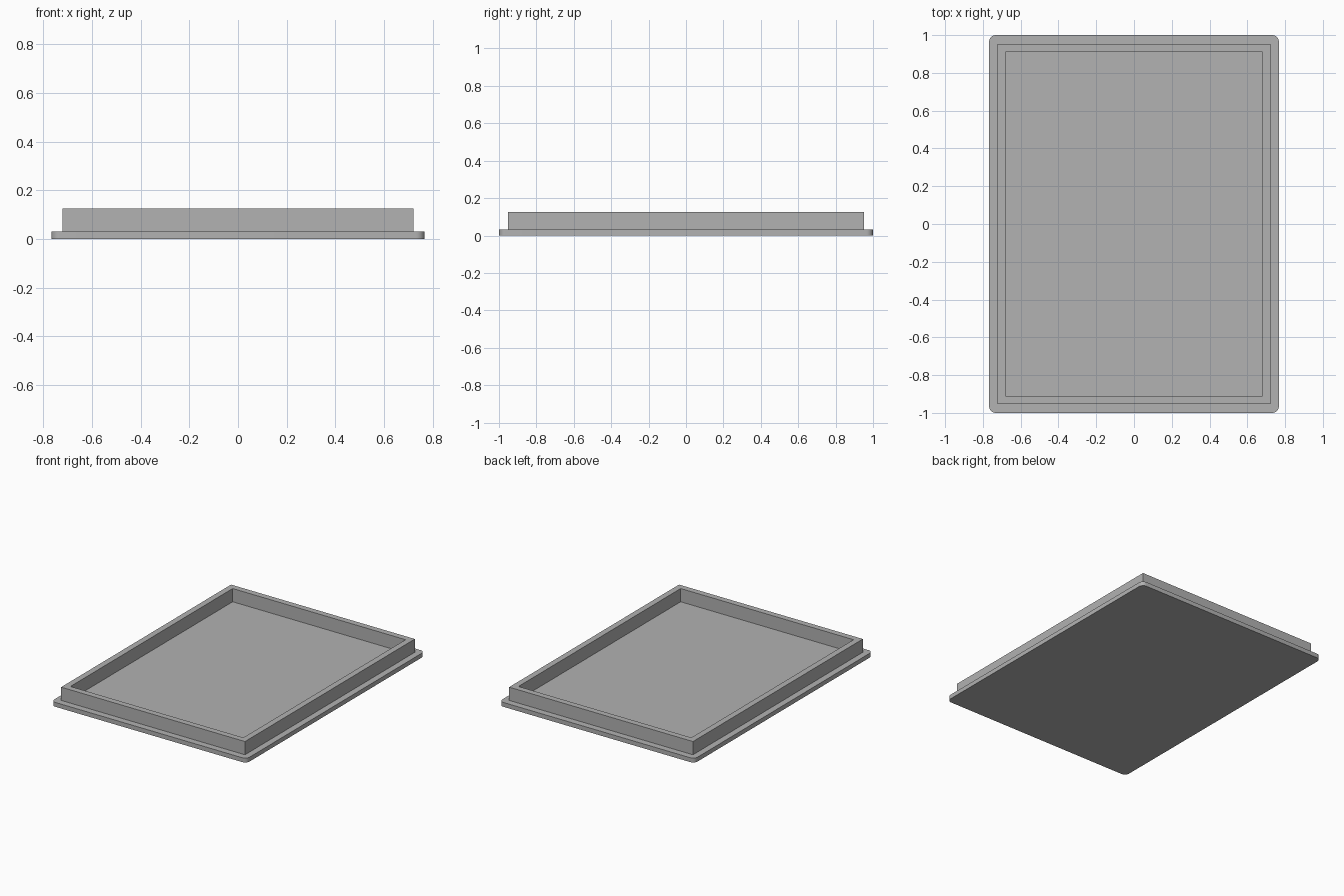
import bpy, bmesh, math

if "Cube" in bpy.data.objects:
    bpy.data.objects.remove(bpy.data.objects["Cube"])

grey = bpy.data.materials.new("plain grey")
grey.diffuse_color = (0.445, 0.445, 0.445, 1)
grey.use_nodes = True
grey.node_tree.nodes["Principled BSDF"].inputs["Base Color"].default_value = grey.diffuse_color


def rounded_rect(hx, hy, r=0.0, steps=8):
    """Counter-clockwise outline with optional corner arcs."""
    if r == 0:
        return [(hx, hy), (-hx, hy), (-hx, -hy), (hx, -hy)]
    pts = []
    for i, (sx, sy) in enumerate([(1, 1), (-1, 1), (-1, -1), (1, -1)]):
        for k in range(steps + 1):
            a = math.pi / 2 * (i + k / steps)
            pts.append((sx * (hx - r) + r * math.cos(a),
                        sy * (hy - r) + r * math.sin(a)))
    return pts


def make_object(name, bm):
    bmesh.ops.recalc_face_normals(bm, faces=bm.faces)
    mesh = bpy.data.meshes.new(name)
    bm.to_mesh(mesh)
    bm.free()
    mesh.materials.append(grey)
    obj = bpy.data.objects.new(name, mesh)
    bpy.context.collection.objects.link(obj)
    bpy.context.view_layer.objects.active = obj
    obj.select_set(True)
    bpy.ops.object.shade_smooth_by_angle(angle=math.radians(30))
    obj.select_set(False)
    return obj


PLATE_TOP, RIM_TOP = 0.031, 0.125

# Base plate with rounded corners
bm = bmesh.new()
face = bm.faces.new([bm.verts.new((x, y, 0)) for x, y in rounded_rect(0.767, 1.0, 0.035)])
top = bmesh.ops.extrude_face_region(bm, geom=[face])["geom"]
bmesh.ops.translate(bm, vec=(0, 0, PLATE_TOP),
                    verts=[v for v in top if isinstance(v, bmesh.types.BMVert)])
make_object("base_plate", bm)

# Raised rectangular rim: outer wall, top ledge, inner wall
bm = bmesh.new()
outer, inner = rounded_rect(0.722, 0.953), rounded_rect(0.679, 0.91)
loops = [[bm.verts.new((x, y, z)) for x, y in outline]
         for outline, z in [(outer, PLATE_TOP), (outer, RIM_TOP), (inner, RIM_TOP), (inner, PLATE_TOP)]]
for a, b in zip(loops, loops[1:]):
    for i in range(4):
        j = (i + 1) % 4
        bm.faces.new((a[i], a[j], b[j], b[i]))
make_object("raised_rim", bm)
